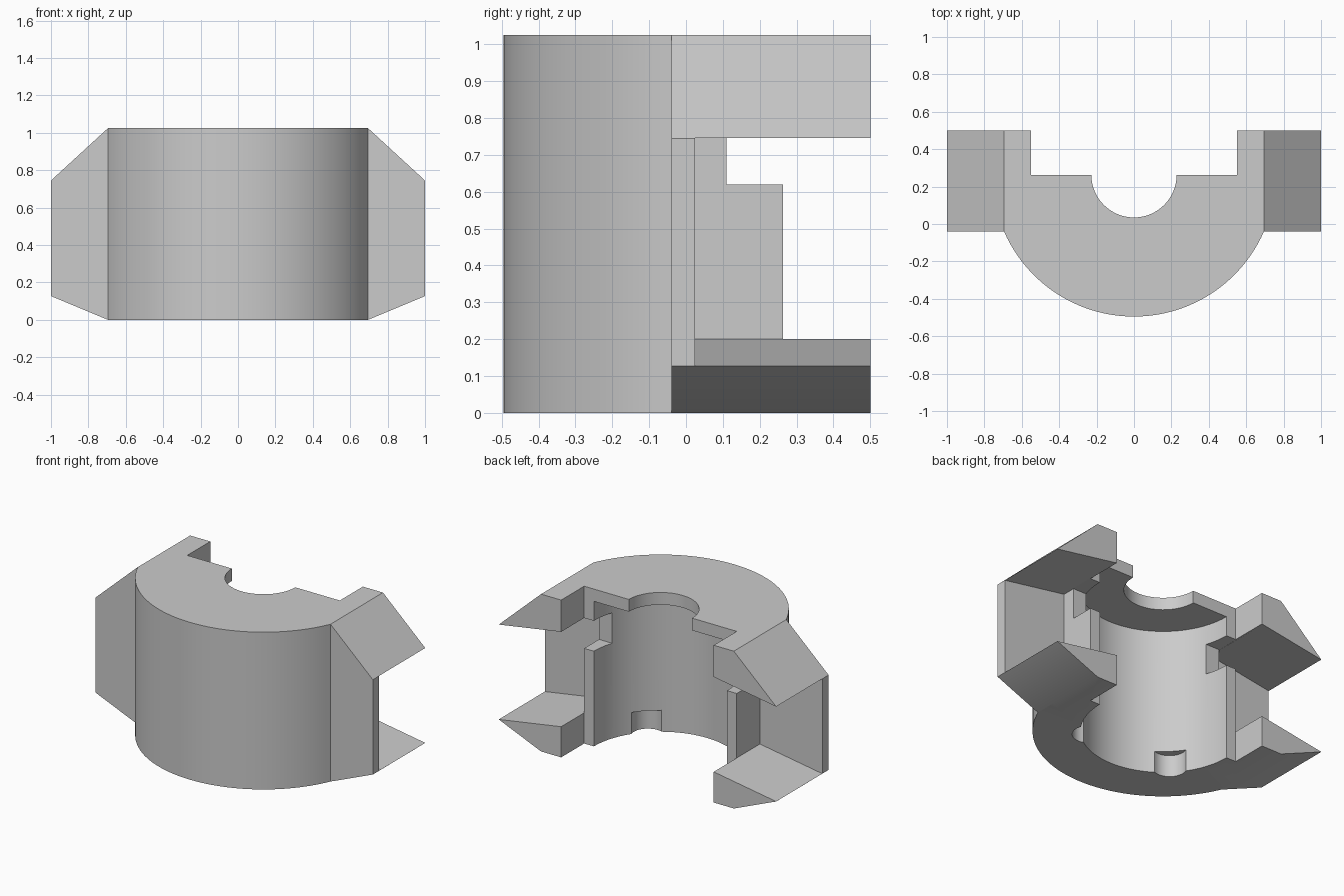
import bpy, bmesh, math
from mathutils import Vector

cube = bpy.data.objects.get("Cube")
if cube:
    bpy.data.objects.remove(cube, do_unlink=True)

H = 1.025          # overall height
AXIS_Y = 0.263     # bore axis and back face of the body
R = 0.758          # outer radius

grey = bpy.data.materials.new("plain grey")
grey.use_nodes = True
grey.diffuse_color = (0.6, 0.6, 0.6, 1)
grey.node_tree.nodes["Principled BSDF"].inputs["Base Color"].default_value = (0.6, 0.6, 0.6, 1)


def prism(name, outline, low, high, axis="z"):
    """Extrude a flat outline, (x, y) along z or (x, z) along y."""
    bm = bmesh.new()
    place = (lambda a, b: (a, b, low)) if axis == "z" else (lambda a, b: (a, low, b))
    shift = Vector((0, 0, high - low)) if axis == "z" else Vector((0, high - low, 0))
    face = bm.faces.new([bm.verts.new(place(a, b)) for a, b in outline])
    new = bmesh.ops.extrude_face_region(bm, geom=[face])["geom"]
    bmesh.ops.translate(bm, vec=shift, verts=[v for v in new if isinstance(v, bmesh.types.BMVert)])
    bmesh.ops.recalc_face_normals(bm, faces=bm.faces)
    mesh = bpy.data.meshes.new(name)
    bm.to_mesh(mesh)
    bm.free()
    mesh.materials.append(grey)
    obj = bpy.data.objects.new(name, mesh)
    bpy.context.collection.objects.link(obj)
    return obj


def circle(x, y, r, n):
    return [(x + r * math.cos(math.tau * i / n), y + r * math.sin(math.tau * i / n)) for i in range(n)]


def box(x, y0, y1):
    return [(-x, y0), (x, y0), (x, y1), (-x, y1)]


def combine(target, tool, operation="DIFFERENCE"):
    mod = target.modifiers.new(tool.name, "BOOLEAN")
    mod.object, mod.operation, mod.solver = tool, operation, "EXACT"
    bpy.context.view_layer.objects.active = target
    bpy.ops.object.modifier_apply(modifier=mod.name)
    bpy.data.objects.remove(tool, do_unlink=True)


# Side wings, as one bevelled block
half = [(0.695, 0), (1, 0.127), (1, 0.745), (0.695, H)]
body = prism("clamp_body", half + [(-x, z) for x, z in reversed(half)], -0.04, 0.5, "y")

# Rounded front
end = math.asin(0.695 / R)
arc = [(R * math.sin(a), AXIS_Y - R * math.cos(a))
       for a in (end * (i / 24 - 1) for i in range(49))]
combine(body, prism("round_front", arc + [(0.695, 0.1), (-0.695, 0.1)], 0, H), "UNION")

# Back opening between the wings
combine(body, prism("back_opening", box(0.55, AXIS_Y, 0.7), -0.1, H + 0.1))

# Recess between upper and lower wing on each side
for s in (-1, 1):
    recess = [(0.55, 0.2), (1.1, 0.111), (1.1, 0.729), (0.55, 0.818)]
    combine(body, prism("wing_recess", [(s * x, z) for x, z in recess], 0.025, 0.7, "y"))

# Wide bore below, narrow hole through the top plate
combine(body, prism("bore", circle(0, AXIS_Y, 0.48, 96), -0.1, 0.945))
combine(body, prism("top_hole", circle(0, AXIS_Y, 0.228, 64), 0.9, H + 0.1))

# Notches in the bore walls
combine(body, prism("wall_notch", box(0.555, 0.11, 0.4), 0.62, 0.818))

# Small grooves at the foot of the bore
for s in (-1, 1):
    d = 0.43 * math.sqrt(0.5)
    combine(body, prism("foot_groove", circle(s * d, AXIS_Y - d, 0.1, 32), -0.1, 0.14))

bpy.ops.object.select_all(action="DESELECT")
body.select_set(True)
bpy.context.view_layer.objects.active = body
bpy.ops.object.shade_smooth_by_angle(angle=math.radians(25))
